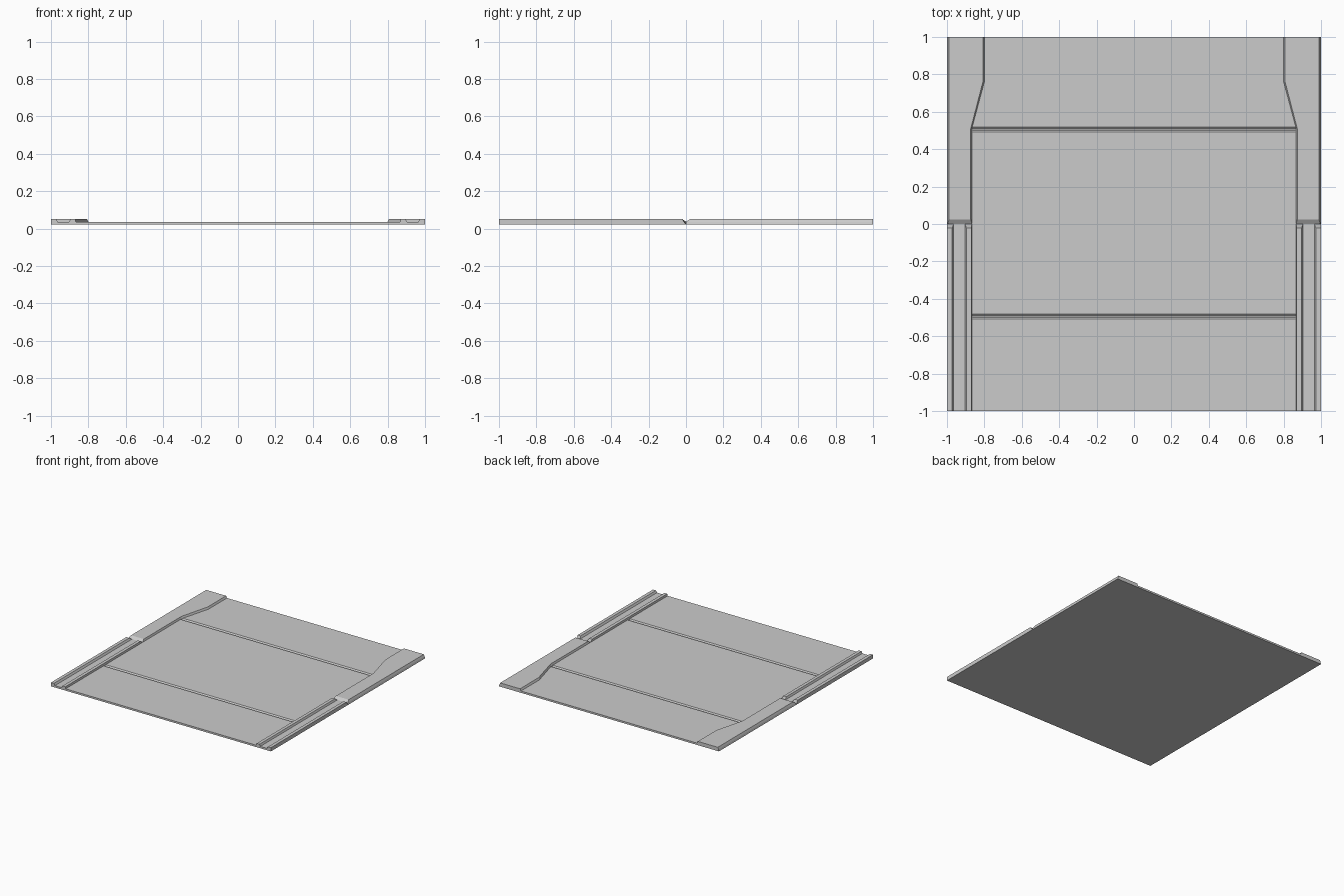
import bpy

cube = bpy.data.objects.get("Cube")
if cube:
    bpy.data.objects.remove(cube, do_unlink=True)

BASE, DECK, TOP = 0.022, 0.037, 0.053
EDGE = 0.867

grey = bpy.data.materials.new("plain grey")
grey.use_nodes = True
grey.diffuse_color = (0.6, 0.6, 0.6, 1)
grey.node_tree.nodes["Principled BSDF"].inputs["Base Color"].default_value = (0.6, 0.6, 0.6, 1)


def loft(name, rings, mirror=False):
    """Skin a stack of equal-length rings and cap both ends."""
    n = len(rings[0])
    verts = [p for ring in rings for p in ring]
    faces = [tuple(range(n))[::-1], tuple(range(len(verts) - n, len(verts)))]
    for r in range(len(rings) - 1):
        for i in range(n):
            j = (i + 1) % n
            faces.append((r * n + i, r * n + j, (r + 1) * n + j, (r + 1) * n + i))
    mesh = bpy.data.meshes.new(name)
    mesh.from_pydata(verts, [], faces)
    mesh.materials.append(grey)
    obj = bpy.data.objects.new(name, mesh)
    bpy.context.collection.objects.link(obj)
    if mirror:
        obj.modifiers.new("other_side", "MIRROR")
    # Make the normals point outward
    bpy.context.view_layer.objects.active = obj
    obj.select_set(True)
    bpy.ops.object.mode_set(mode="EDIT")
    bpy.ops.mesh.select_all(action="SELECT")
    bpy.ops.mesh.normals_make_consistent(inside=False)
    bpy.ops.object.mode_set(mode="OBJECT")
    obj.select_set(False)
    return obj


# Floor panel with two cross grooves
side = [(-1, BASE), (-1, DECK)]
for y in (-0.495, 0.505):
    side += [(y - 0.012, DECK), (y - 0.004, DECK - 0.01),
             (y + 0.002, DECK - 0.01), (y + 0.014, DECK)]
side += [(1, DECK), (1, BASE)]
loft("floor_panel", [[(x, y, z) for y, z in side] for x in (-EDGE, EDGE)])

# Front side rails: two ridges with a channel between, sloped at the rear end
rail = [(EDGE, BASE), (1, BASE), (1, TOP), (0.973, TOP), (0.964, DECK),
        (0.903, DECK), (0.896, TOP), (EDGE + 0.003, TOP), (EDGE, DECK)]
loft("side_rail", [[(x, -1, z) for x, z in rail],
                   [(x, -0.022 if z == TOP else 0, z) for x, z in rail]], True)

# Rear side ledges that widen inward toward the back
low = [(EDGE, 0), (1, 0), (1, 1), (0.8, 1), (0.8, 0.76), (EDGE, 0.51)]
mid = [(EDGE, 0), (0.996, 0), (0.996, 1), (0.8, 1), (0.8, 0.76), (EDGE, 0.51)]
high = [(EDGE + 0.006, 0.024), (0.989, 0.024), (0.989, 1), (0.808, 1),
        (0.808, 0.76), (EDGE + 0.006, 0.51)]
loft("rear_ledge", [[(x, y, z) for x, y in ring]
                    for ring, z in ((low, BASE), (mid, DECK), (high, TOP))], True)
